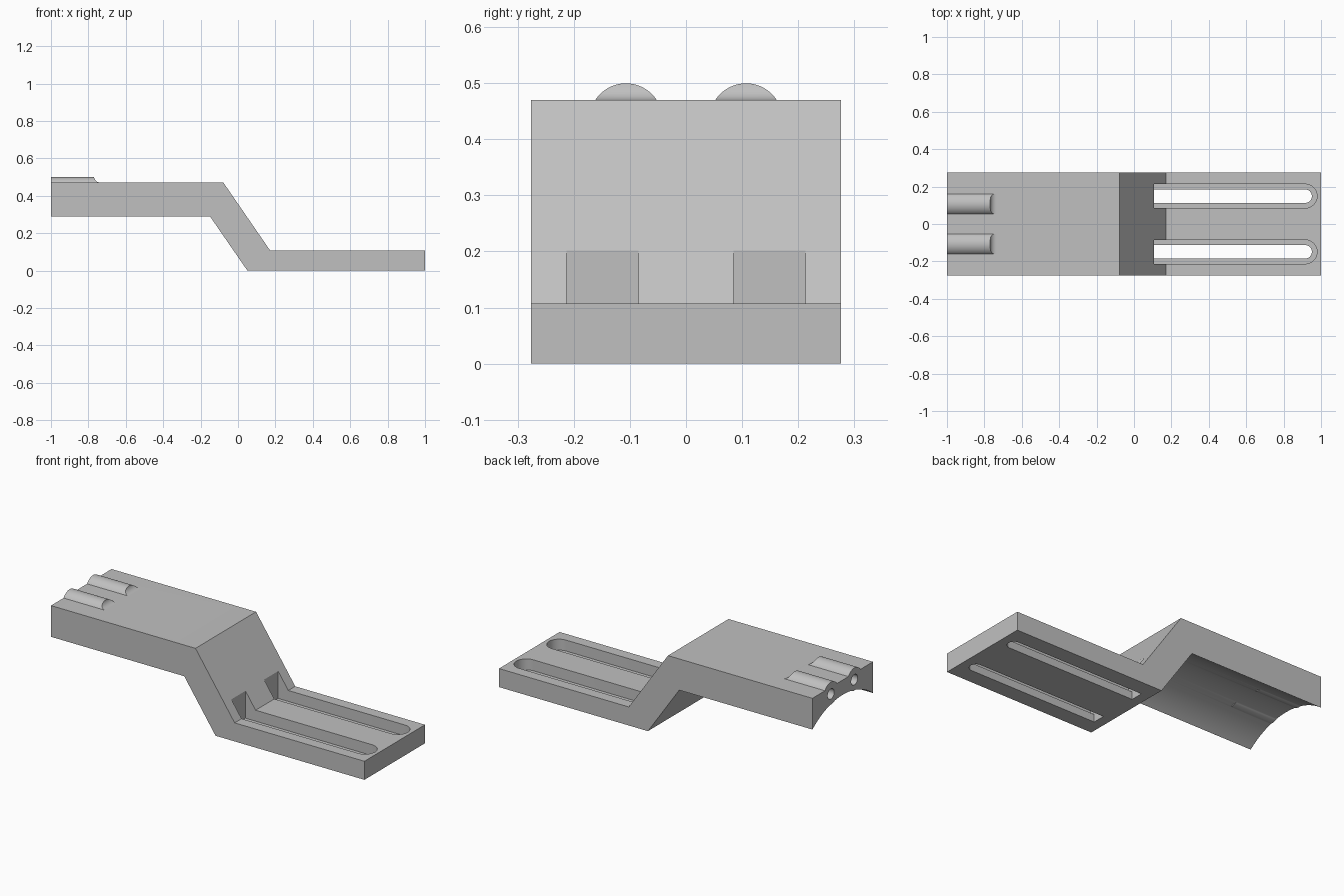
import bpy
import bmesh
from math import pi, radians, sin, cos

cube = bpy.data.objects.get("Cube")
if cube:
    bpy.data.objects.remove(cube, do_unlink=True)

grey = bpy.data.materials.new("plain grey")
grey.use_nodes = True
grey.diffuse_color = (0.53, 0.53, 0.53, 1)
grey.node_tree.nodes["Principled BSDF"].inputs["Base Color"].default_value = grey.diffuse_color


def prism(name, outline, vector):
    """Solid made by sweeping a closed outline of 3D points along a vector."""
    bm = bmesh.new()
    face = bm.faces.new([bm.verts.new(p) for p in outline])
    ext = bmesh.ops.extrude_face_region(bm, geom=[face])
    moved = [v for v in ext["geom"] if isinstance(v, bmesh.types.BMVert)]
    bmesh.ops.translate(bm, verts=moved, vec=vector)
    bmesh.ops.recalc_face_normals(bm, faces=bm.faces)
    mesh = bpy.data.meshes.new(name)
    bm.to_mesh(mesh)
    bm.free()
    mesh.materials.append(grey)
    obj = bpy.data.objects.new(name, mesh)
    bpy.context.collection.objects.link(obj)
    return obj


def rod(name, x0, x1, y, z, r, n=64):
    """Cylinder along x."""
    ring = [(x0, y + r * cos(2 * pi * i / n), z + r * sin(2 * pi * i / n)) for i in range(n)]
    return prism(name, ring, (x1 - x0, 0, 0))


def slot(name, y, half, z0, z1, n=24):
    """Slot with a square inner end and a round outer end."""
    x0, xc = 0.107, 0.915
    arc = [(xc + half * cos(a), y + half * sin(a), z0)
           for a in (-pi / 2 + pi * i / n for i in range(n + 1))]
    return prism(name, [(x0, y + half, z0), (x0, y - half, z0)] + arc, (0, 0, z1 - z0))


def combine(target, tool, operation):
    tool.hide_render = True
    mod = target.modifiers.new(operation.lower(), 'BOOLEAN')
    mod.operation = operation
    mod.solver = 'EXACT'
    mod.object = tool
    bpy.context.view_layer.objects.active = target
    bpy.ops.object.modifier_apply(modifier=mod.name)
    bpy.data.objects.remove(tool, do_unlink=True)


# Stepped bracket body
width = 0.276
profile = [(-1, 0.29), (-1, 0.47), (-0.078, 0.47), (0.172, 0.107),
           (1, 0.107), (1, 0), (0.05, 0), (-0.15, 0.29)]
body = prism("stepped_bracket", [(x, -width, z) for x, z in profile], (0, 2 * width, 0))

# Curved hollow under the raised arm
rise = 0.095
radius = (width ** 2 + rise ** 2) / (2 * rise)
combine(body, rod("arm_hollow", -1.1, -0.15, 0, 0.29 + rise - radius, radius, 160), 'DIFFERENCE')

for side in (-1, 1):
    # Counterbored slot in the lower plate
    y = side * 0.149
    combine(body, slot("slot_recess", y, 0.064, 0.044, 0.4), 'DIFFERENCE')
    combine(body, slot("slot_opening", y, 0.036, -0.1, 0.3), 'DIFFERENCE')

    # Round ridge with a scooped end, and the bore inside it
    y = side * 0.107
    ridge = rod("ridge", -1, -0.735, y, 0.4345, 0.0652)
    n = 48
    scoop = [(-0.735 + 0.035 * cos(2 * pi * i / n), y - 0.1, 0.505 + 0.035 * sin(2 * pi * i / n))
             for i in range(n)]
    combine(ridge, prism("ridge_scoop", scoop, (0, 0.2, 0)), 'DIFFERENCE')
    combine(body, ridge, 'UNION')
    combine(body, rod("bore", -1.1, -0.76, y, 0.431, 0.03, 32), 'DIFFERENCE')

# Smooth the curves, keep the edges crisp
bpy.ops.object.select_all(action='DESELECT')
body.select_set(True)
bpy.context.view_layer.objects.active = body
bpy.ops.object.shade_smooth_by_angle(angle=radians(25))
